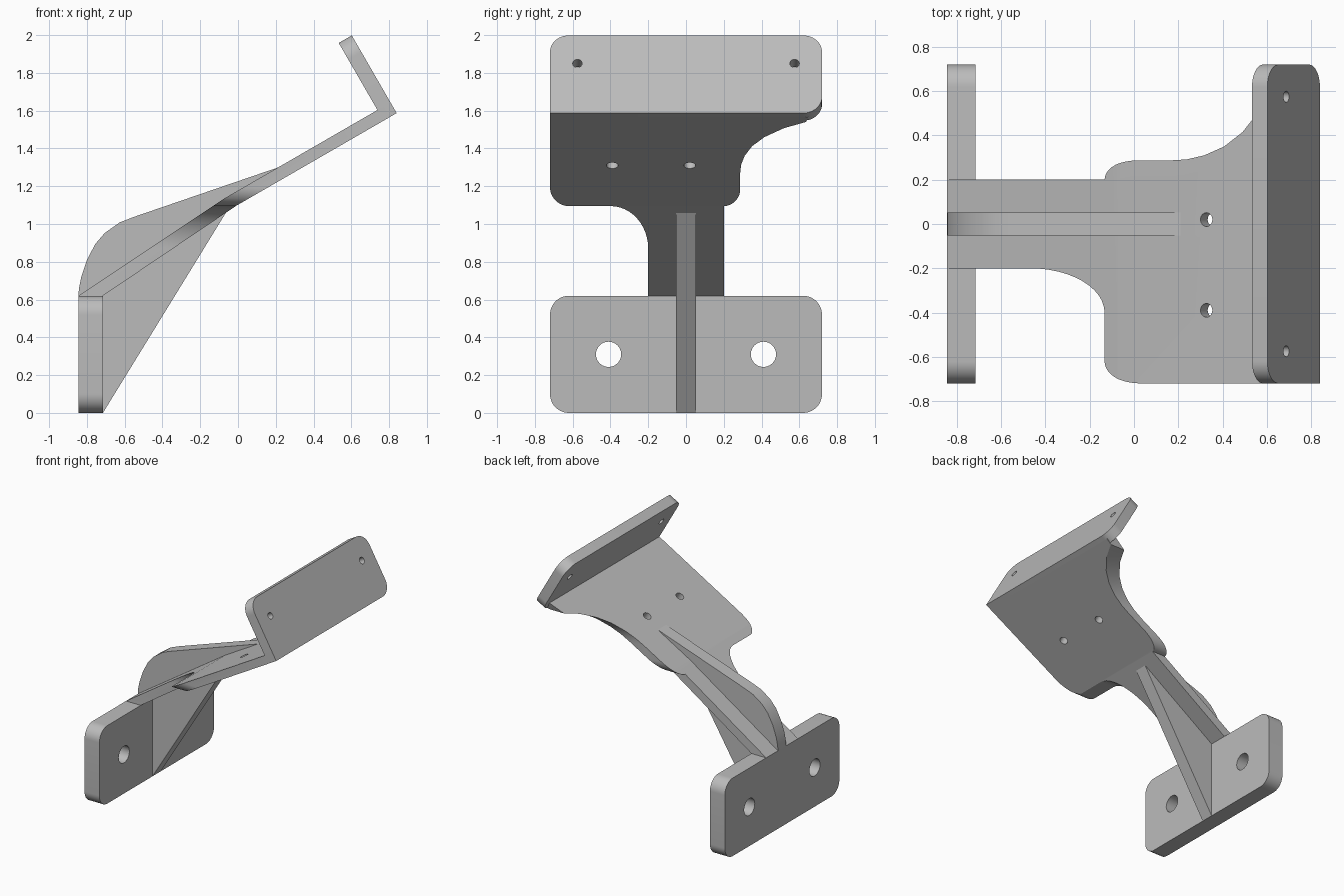
import bpy
from math import cos, sin, pi, radians
from mathutils import Vector

if "Cube" in bpy.data.objects:
    bpy.data.objects.remove(bpy.data.objects["Cube"], do_unlink=True)

grey = bpy.data.materials.new("plain_grey")
grey.use_nodes = True
grey.diffuse_color = (0.5, 0.5, 0.5, 1)
grey.node_tree.nodes["Principled BSDF"].inputs["Base Color"].default_value = (0.5, 0.5, 0.5, 1)

X, Y, Z = Vector((1, 0, 0)), Vector((0, 1, 0)), Vector((0, 0, 1))
SLOPE = radians(30)
ALONG = Vector((cos(SLOPE), 0, sin(SLOPE)))     # up the tilted plate
UP = Vector((-sin(SLOPE), 0, cos(SLOPE)))       # out of the tilted plate
BEND = Vector((0.84, 0, 1.587))                 # outer corner of plate and lip
PLATE_T, LIP_T, LIP_H, HALF_W = 0.065, 0.08, 0.475, 0.72


def arc(cu, cv, ru, rv, a0, a1, n=12):
    """Points along an elliptical arc, angles in degrees."""
    return [(cu + ru * cos(radians(a0 + (a1 - a0) * i / n)),
             cv + rv * sin(radians(a0 + (a1 - a0) * i / n))) for i in range(n + 1)]


def prism(name, pts, origin, u, v, w):
    """Closed 2D outline in the u, v plane, extruded by the vector w."""
    n = len(pts)
    low = [origin + u * a + v * b for a, b in pts]
    faces = [list(range(n)), list(range(n, 2 * n))[::-1]]
    faces += [[(i + 1) % n, i, i + n, (i + 1) % n + n] for i in range(n)]
    mesh = bpy.data.meshes.new(name)
    mesh.from_pydata(low + [p + w for p in low], [], faces)
    if u.cross(v).dot(w) > 0:
        mesh.flip_normals()
    mesh.materials.append(grey)
    ob = bpy.data.objects.new(name, mesh)
    bpy.context.collection.objects.link(ob)
    return ob


def boolean(ob, tool, operation):
    mod = ob.modifiers.new("cut", "BOOLEAN")
    mod.operation, mod.solver, mod.object = operation, "EXACT", tool
    bpy.context.view_layer.objects.active = ob
    bpy.ops.object.modifier_apply(modifier=mod.name)
    bpy.data.objects.remove(tool, do_unlink=True)


def drill(ob, center, axis, radius):
    u = Y
    tool = prism("drill", arc(0, 0, radius, radius, 0, 345, 23),
                 center - axis * 0.2, u, axis.cross(u), axis * 0.4)
    boolean(ob, tool, "DIFFERENCE")


parts = []

# Wall plate with rounded corners and two bolt holes
R = 0.1
w, h = HALF_W - R, 0.62 - R
outline = (arc(w, R, R, R, -90, 0) + arc(w, h, R, R, 0, 90)
           + arc(-w, h, R, R, 90, 180) + arc(-w, R, R, R, 180, 270))
base = prism("wall_plate", outline, X * -0.845, Y, Z, X * 0.13)
for y in (-0.41, 0.41):
    drill(base, Vector((-0.78, y, 0.31)), X, 0.067)
parts.append(base)

# Neck and tilted plate: face outline swept along x, trimmed to the side profile
outline = [(-0.2, 0.62), (0.2, 0.62), (0.2, 1.095)]
outline += arc(0.2, 1.185, 0.087, 0.09, -80, 0, 8)
outline += [(0.287, 1.27), (0.292, 1.315)]
outline += [(0.31, 1.36), (0.35, 1.412), (0.415, 1.46), (0.52, 1.508), (0.635, 1.54)]
outline += [(0.66, 1.6), (0.66, 1.75), (-HALF_W, 1.75)]
outline += arc(-0.62, 1.195, R, R, 180, 270)
outline += arc(-0.4, 0.87, 0.2, 0.225, 90, 0)
panel = prism("tilted_plate", outline, X * -1.2, Y, Z, X * 2.4)


def on_plate(s, t):
    p = BEND + ALONG * s + UP * t
    return (p.x, p.z)


profile = [(-0.845, 0.5), (-0.715, 0.5), (-0.715, 0.62), on_plate(-0.98, 0),
           on_plate(-LIP_T / 2, 0), on_plate(-LIP_T / 2, PLATE_T),
           on_plate(-0.98 - 0.038, PLATE_T), (-0.845, 0.62)]
boolean(panel, prism("profile", profile, Y * -1, X, Z, Y * 2), "INTERSECT")
for y in (-0.39, 0.02):
    drill(panel, Vector((0.345, y, 1.335)), UP, 0.031)
parts.append(panel)

# Upright lip, three corners rounded
outline = ([(-HALF_W, 0)] + arc(w, R, R, R, -90, 0)
           + arc(w, LIP_H - R, R, R, 0, 90) + arc(-w, LIP_H - R, R, R, 90, 180))
lip = prism("lip", outline, BEND - ALONG * LIP_T, Y, UP, ALONG * LIP_T)
for y in (-0.575, 0.575):
    drill(lip, BEND + UP * 0.304 + Y * y, ALONG, 0.025)
parts.append(lip)

# Stiffening ribs above and below the neck
upper = [(-0.845, 0.62), (-0.78, 0.62), (-0.1, 1.08), (0.21, 1.27), (0.22, 1.302), (-0.553, 1.037)]
upper += [(-0.627, 1.008), (-0.706, 0.952), (-0.755, 0.895), (-0.8, 0.81), (-0.83, 0.72), (-0.842, 0.66)]
lower = [(-0.72, 0), (-0.715, 0), (-0.065, 1.058), (-0.1, 1.06), (-0.72, 0.64)]
for name, pts in (("upper_rib", upper), ("lower_rib", lower)):
    parts.append(prism(name, pts, Y * -0.052, X, Z, Y * 0.104))

# Smooth rounded edges, keep the corners crisp
bpy.ops.object.select_all(action="DESELECT")
for ob in parts:
    ob.select_set(True)
bpy.context.view_layer.objects.active = parts[0]
bpy.ops.object.shade_smooth_by_angle(angle=radians(30))
